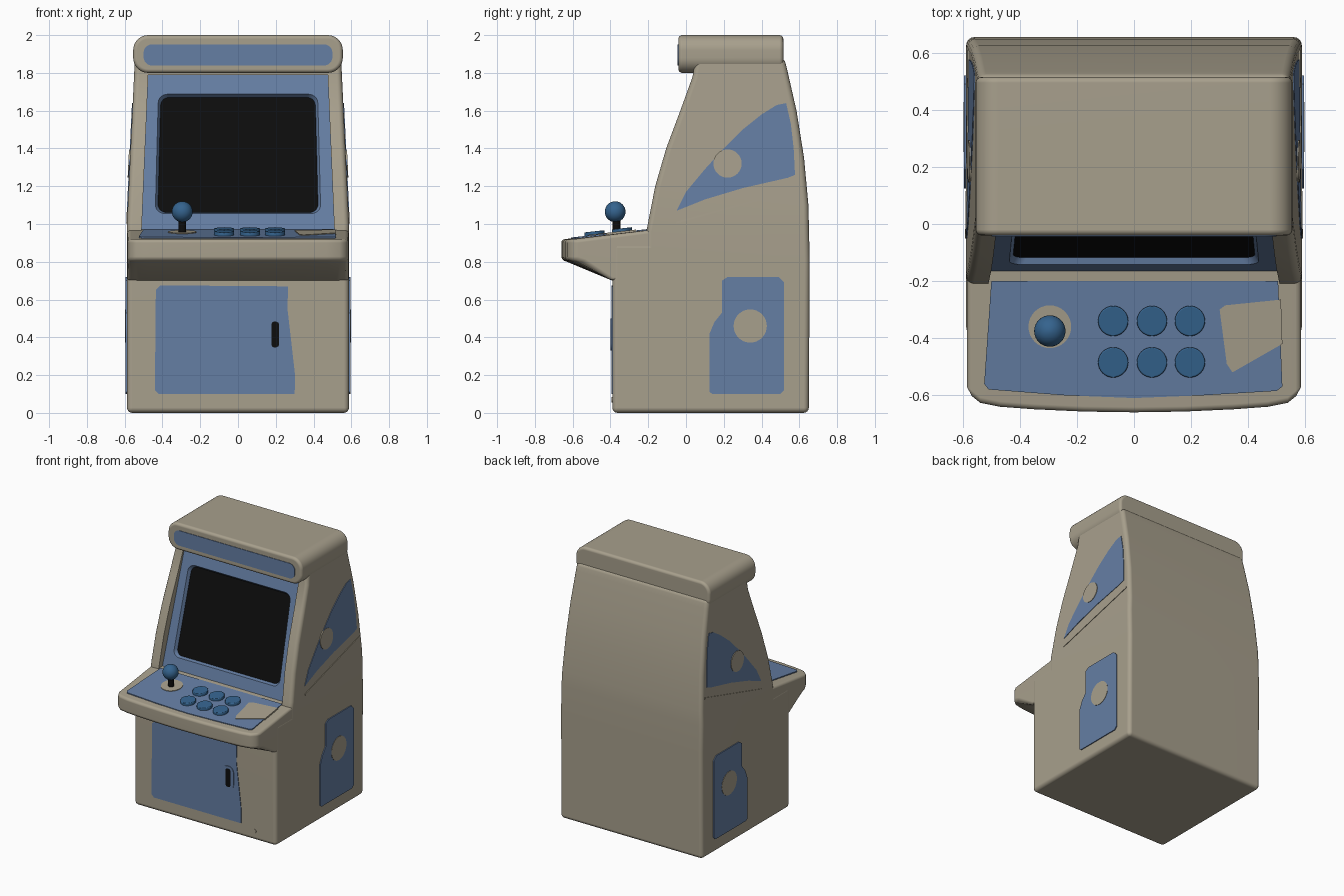
import bpy, bmesh, math
from mathutils import Vector

if "Cube" in bpy.data.objects:
    bpy.data.objects.remove(bpy.data.objects["Cube"])


def material(name, rgb):
    m = bpy.data.materials.new(name)
    m.use_nodes = True
    m.diffuse_color = (*rgb, 1)
    m.node_tree.nodes["Principled BSDF"].inputs["Base Color"].default_value = (*rgb, 1)
    return m


cream = material("cream", (0.39, 0.35, 0.265))
blue = material("dusty blue", (0.13, 0.21, 0.37))
deep_blue = material("deep blue", (0.035, 0.125, 0.27))
black = material("black", (0.004, 0.004, 0.004))


def to_object(name, bm, *mats):
    bmesh.ops.recalc_face_normals(bm, faces=bm.faces)
    me = bpy.data.meshes.new(name)
    bm.to_mesh(me)
    bm.free()
    ob = bpy.data.objects.new(name, me)
    bpy.context.collection.objects.link(ob)
    for m in mats:
        me.materials.append(m)
    return ob


def bridge(rings):
    """Closed solid through a list of equal rings of points."""
    bm = bmesh.new()
    rows = [[bm.verts.new(p) for p in ring] for ring in rings]
    n = len(rows[0])
    for a, b in zip(rows, rows[1:]):
        for i in range(n):
            j = (i + 1) % n
            bm.faces.new((a[i], a[j], b[j], b[i]))
    bm.faces.new(rows[0])
    bm.faces.new(rows[-1][::-1])
    return bm


def finish(ob, bevel=0, cutters=()):
    """Apply bevel and cuts, then smooth."""
    bpy.ops.object.select_all(action='DESELECT')
    bpy.context.view_layer.objects.active = ob
    ob.select_set(True)
    if bevel:
        m = ob.modifiers.new("bevel", 'BEVEL')
        m.width, m.segments = bevel, 4
        m.limit_method, m.angle_limit = 'ANGLE', math.radians(30)
    for c in cutters:
        m = ob.modifiers.new("cut", 'BOOLEAN')
        m.operation, m.solver, m.object = 'DIFFERENCE', 'EXACT', c
    for m in list(ob.modifiers):
        bpy.ops.object.modifier_apply(modifier=m.name)
    for c in cutters:
        bpy.data.objects.remove(c)
    bpy.ops.object.shade_smooth_by_angle(angle=math.radians(35))
    ob.modifiers.new("normals", 'WEIGHTED_NORMAL').keep_sharp = True
    return ob


def plate(name, pts, place, mat, front, back=-0.005, back_scale=1):
    """Solid slab of a 2D outline laid on a surface by place(u, v, depth)."""
    c = sum((Vector(p) for p in pts), Vector((0, 0))) / len(pts)
    inner = [c + (Vector(p) - c) * back_scale for p in pts]
    rings = [[place(u, v, back) for u, v in inner], [place(u, v, front) for u, v in pts]]
    return to_object(name, bridge(rings), mat)


def rounded(cx, cy, hw, hh, r, n=6):
    pts = []
    for k, (sx, sy) in enumerate(((1, 1), (-1, 1), (-1, -1), (1, -1))):
        for i in range(n + 1):
            a = (k + i / n) * math.pi / 2
            pts.append((cx + sx * (hw - r) + r * math.cos(a),
                        cy + sy * (hh - r) + r * math.sin(a)))
    return pts


def disc(cx, cy, r):
    return rounded(cx, cy, r, r, r, 8)


# Surfaces the parts sit on
def side_x(z):
    return 0.588 - 0.048 * max(0, z - 1)


def deck_z(y):
    return 0.985 + 0.11 * (y + 0.05)


def on_side(s):
    return lambda u, v, d: (s * (side_x(v) + d), u, v)


def on_front(u, v, d):
    return (u, -0.39 - d, v)


def on_marquee(u, v, d):
    return (u, -0.04 - d, v)


def on_deck(u, v, d):
    return (u, v, deck_z(v) + d)


def on_bezel(u, v, d):
    return (u * (1.02 - 0.06 * v), -0.165 + 0.254 * v - 0.967 * d, 0.97 + 0.967 * v + 0.254 * d)


# Cabinet body: side profile, tapered above the seam
profile = [(-.39, 0), (.65, 0), (.655, .8), (.648, 1.1), (.625, 1.35), (.585, 1.6), (.535, 1.82),
           (.52, 1.88), (.05, 1.88), (.035, 1.78), (-.03, 1.6), (-.105, 1.4), (-.163, 1.2),
           (-.21, .96), (-.21, .9), (-.39, .9)]
bm = bridge([[(x, y, z) for y, z in profile] for x in (-0.588, 0.588)])
bmesh.ops.bisect_plane(bm, geom=bm.verts[:] + bm.edges[:] + bm.faces[:],
                       plane_co=(0, 0, 1), plane_no=(0, 0, 1))
for v in bm.verts:
    v.co.x = math.copysign(side_x(v.co.z), v.co.x)
body = to_object("cabinet_body", bm, cream, blue)

# Recess between the cheeks, with a blue bezel floor
recess = [(-.183, .9), (.05, 1.79), (-.3, 1.79), (-.45, .9)]
bm = bridge([[(s * (side_x(z) - 0.075), y, z) for y, z in recess] for s in (-1, 1)])
bezel_cut = to_object("bezel_cutter", bm, cream, blue)
for f in bezel_cut.data.polygons:
    f.material_index = 0 if abs(f.normal.x) > 0.9 else 1
screen_cut = plate("screen_cutter", rounded(0, .415, .45, .34, .05), on_bezel, cream, .03, -.03, .92)
screen_cut.data.materials.append(blue)
for f in screen_cut.data.polygons:
    f.material_index = 1
finish(body, 0.028, (bezel_cut, screen_cut))
finish(plate("screen", rounded(0, .415, .422, .314, .045), on_bezel, black, -.022, -.05))

# Marquee box and its sign
finish(plate("marquee_box", rounded(0, 1.9, .555, .1, .08, 8), on_marquee, cream, 0, -.555), 0.02)
finish(plate("marquee_sign", rounded(0, 1.895, .5, .056, .045), on_marquee, blue, .004))

# Control deck with bowed front edge
deck_profile = [(-.66, .81), (-.66, .918), (-.05, .985), (-.05, .72), (-.39, .7), (-.63, .8)]
half = (0.3, 0.6, 0.8, 0.92, 0.97, 1)
stations = [-t for t in half[::-1]] + [0] + list(half)


def bow(y, t):
    weight = min(1, max(0, (-y - 0.39) / 0.24))
    return y + weight * (0.03 * t * t + 0.06 * abs(t) ** 24)


deck = bridge([[(0.586 * t, bow(y, t), z) for y, z in deck_profile] for t in stations])
finish(to_object("control_deck", deck, cream), 0.02)
overlay = [(-.5, -.2), (-.525, -.56), (-.51, -.58), (-.25, -.6), (0, -.61), (.25, -.6),
           (.5, -.585), (.52, -.57), (.505, -.2)]
finish(plate("deck_overlay", overlay, on_deck, blue, .005))
card = [(.3, -.3), (.32, -.285), (.515, -.265), (.52, -.42), (.345, -.52), (.325, -.49)]
finish(plate("deck_card", card, on_deck, cream, .009))

# Buttons
for row, y in enumerate((-.34, -.485)):
    for col, x in enumerate((-.073, .063, .196)):
        b = plate(f"button_{row}_{col}", disc(x, y, .053), on_deck, deep_blue, .024)
        finish(b, 0.012)

# Joystick
finish(plate("joystick_collar", disc(-.295, -.36, .075), on_deck, cream, .009))
bm = bmesh.new()
bmesh.ops.create_cone(bm, cap_ends=True, segments=20, radius1=.02, radius2=.02, depth=.12)
bmesh.ops.translate(bm, verts=bm.verts, vec=(-.295, -.368, .99))
finish(to_object("joystick_shaft", bm, black))
bm = bmesh.new()
bmesh.ops.create_uvsphere(bm, u_segments=32, v_segments=16, radius=.055)
bmesh.ops.translate(bm, verts=bm.verts, vec=(-.295, -.375, 1.065))
finish(to_object("joystick_ball", bm, deep_blue))

# Front door, coin slot and lock
door = [(-.44, .12), (-.42, .1), (.3, .1), (.302, .2), (.285, .35), (.262, .55), (.265, .67),
        (-.41, .675), (-.435, .65)]
finish(plate("front_door", door, on_front, blue, .004))
finish(plate("coin_surround", rounded(.195, .415, .046, .086, .04), on_front, blue, .009))
finish(plate("coin_slot", rounded(.197, .415, .02, .068, .016), on_front, black, .0098))
finish(plate("lock", disc(.41, .07, .015), on_front, cream, .004))

# Side panels, mirrored
fin = [(-.05, 1.07), (0, 1.17), (.1, 1.29), (.2, 1.4), (.3, 1.5), (.4, 1.58), (.48, 1.63),
       (.53, 1.64), (.555, 1.53), (.57, 1.4), (.577, 1.26), (.54, 1.245), (.3, 1.19), (.1, 1.13)]
hatch = [(.125, .11), (.14, .1), (.5, .1), (.52, .12), (.52, .69), (.49, .72), (.22, .72),
         (.19, .7), (.19, .53), (.15, .48), (.125, .42)]
seam = [(-.05, 1.003), (.61, 1.185), (.61, 1.195), (-.05, 1.013)]
for side, s in (("left", 1), ("right", -1)):
    at = on_side(s)
    finish(plate(f"{side}_upper_panel", fin, at, blue, .004))
    finish(plate(f"{side}_upper_disc", disc(.22, 1.32, .075), at, cream, .008))
    finish(plate(f"{side}_lower_panel", hatch, at, blue, .007))
    finish(plate(f"{side}_lower_disc", disc(.34, .46, .088), at, cream, .0095))
    finish(plate(f"{side}_seam", seam, at, cream, .004))
